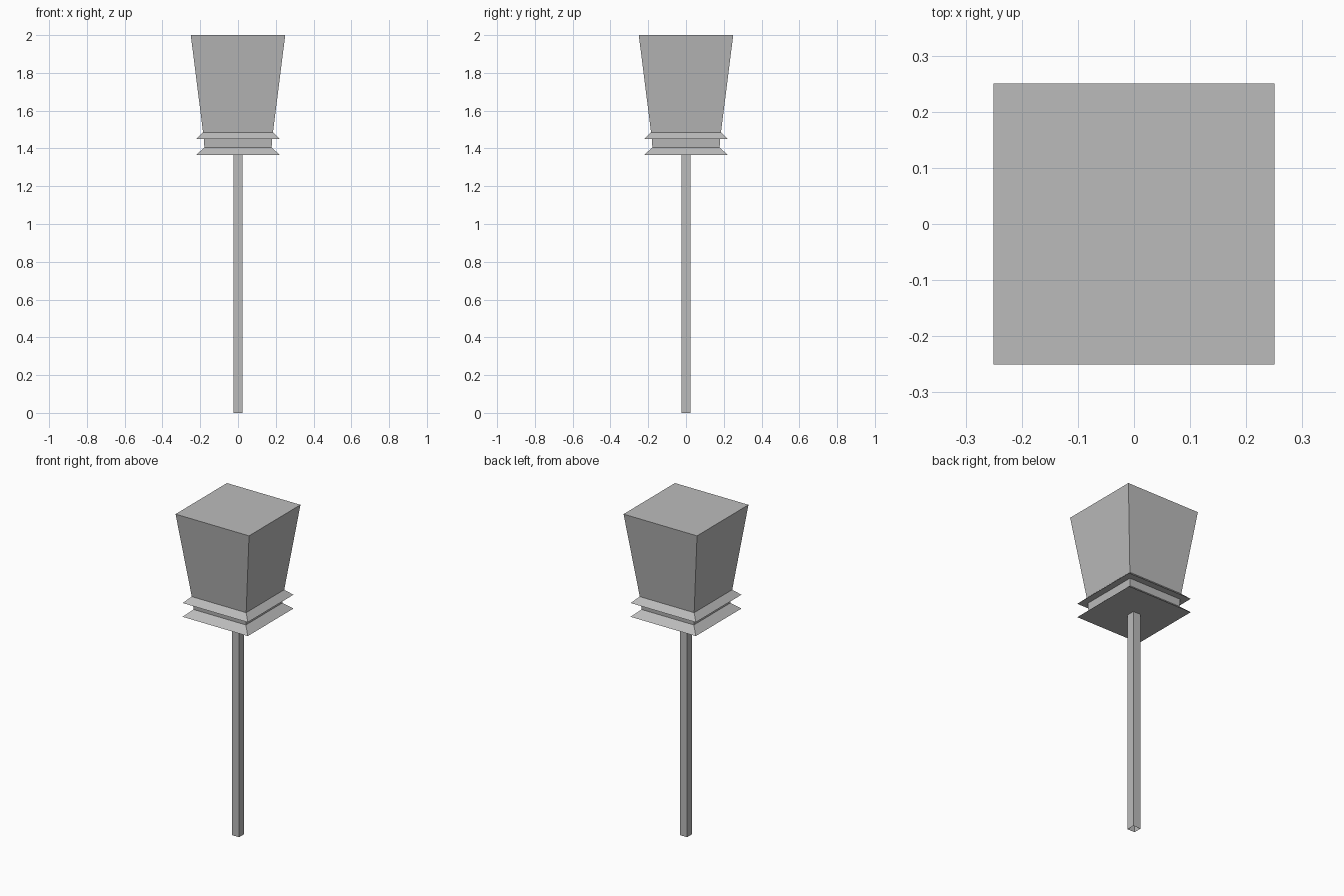
import bpy
import bmesh

cube = bpy.data.objects.get("Cube")
if cube:
    bpy.data.objects.remove(cube, do_unlink=True)

grey = bpy.data.materials.new("plain grey")
grey.use_nodes = True
colour = (0.5, 0.5, 0.5, 1)
grey.diffuse_color = colour
grey.node_tree.nodes["Principled BSDF"].inputs["Base Color"].default_value = colour


def square_loft(name, rings, cap_bottom=True, cap_top=True):
    """Join square rings, each given as (half width, height)."""
    bm = bmesh.new()
    loops = [[bm.verts.new((sx * half, sy * half, z))
              for sx, sy in ((-1, -1), (1, -1), (1, 1), (-1, 1))]
             for half, z in rings]
    for low, high in zip(loops, loops[1:]):
        for i in range(4):
            j = (i + 1) % 4
            bm.faces.new((low[i], low[j], high[j], high[i]))
    if cap_bottom:
        bm.faces.new(loops[0][::-1])
    if cap_top:
        bm.faces.new(loops[-1])
    mesh = bpy.data.meshes.new(name)
    bm.to_mesh(mesh)
    bm.free()
    mesh.materials.append(grey)
    obj = bpy.data.objects.new(name, mesh)
    bpy.context.collection.objects.link(obj)


# Slim square post, open at the foot
square_loft("post", [(0.025, 0), (0.025, 1.365)], cap_bottom=False, cap_top=False)

# Flared lantern head with two sloped collars around its narrow base
square_loft("lantern_head", [
    (0.222, 1.365), (0.178, 1.405),   # lower collar
    (0.181, 1.45), (0.222, 1.45),     # neck and underside of upper collar
    (0.185, 1.485), (0.25, 2.0),      # upper collar and tapered body
])
